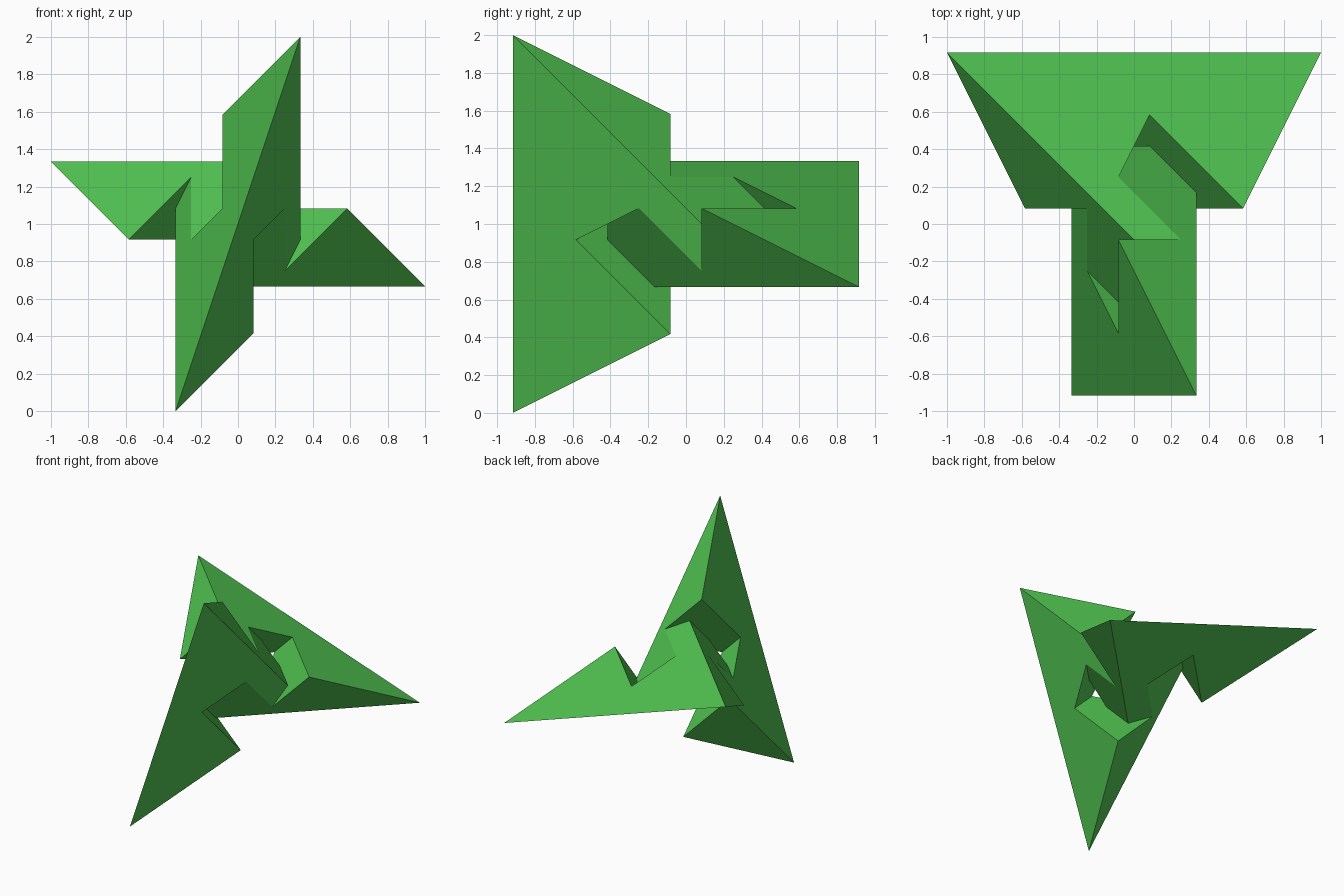
import bpy
import bmesh
from mathutils import Vector

if "Cube" in bpy.data.objects:
    bpy.data.objects.remove(bpy.data.objects["Cube"])

# One corner of each kind, on a grid of 12 units = 1 Blender unit, y is the symmetry axis
corners = {
    "A": (4, -11, 12), "B": (4, 2, -1), "C": (1, -1, -7), "D": (1, -7, -1),
    "E": (3, 1, -3), "G": (3, -3, 1), "H": (1, 5, -1),
}

# One heptagon of each kind: corner letter + number of quarter turns
faces = ["A0 A2 C0 D0 G0 E0 B0",
         "C2 A0 B0 H0 H2 G3 E3",
         "D3 C3 E0 B0 H0 G1 D1"]


def turned(p, n):
    """Quarter turn about y combined with a flip of y, n times."""
    x, y, z = p
    for _ in range(n % 4):
        x, y, z = z, -y, -x
    return Vector((x, y, z))


# Build the ring-like solid from 28 corners and 12 flat heptagons
bm = bmesh.new()
verts = {}
for name, p in corners.items():
    for n in range(4):
        verts[name, n] = bm.verts.new(turned(p, n) / 12 + Vector((0, 0, 1)))

for n in range(4):
    for face in faces:
        bm.faces.new([verts[c[0], (int(c[1]) + n) % 4] for c in face.split()])

# Consistent outward normals
bmesh.ops.recalc_face_normals(bm, faces=bm.faces)
if bm.calc_volume(signed=True) < 0:
    bmesh.ops.reverse_faces(bm, faces=bm.faces)

mesh = bpy.data.meshes.new("heptagon_polyhedron")
bm.to_mesh(mesh)
bm.free()
obj = bpy.data.objects.new("heptagon_polyhedron", mesh)
bpy.context.collection.objects.link(obj)

# Green surface
green = bpy.data.materials.new("green")
green.diffuse_color = (0.084, 0.56, 0.084, 1)
green.use_nodes = True
green.node_tree.nodes["Principled BSDF"].inputs["Base Color"].default_value = green.diffuse_color
mesh.materials.append(green)
